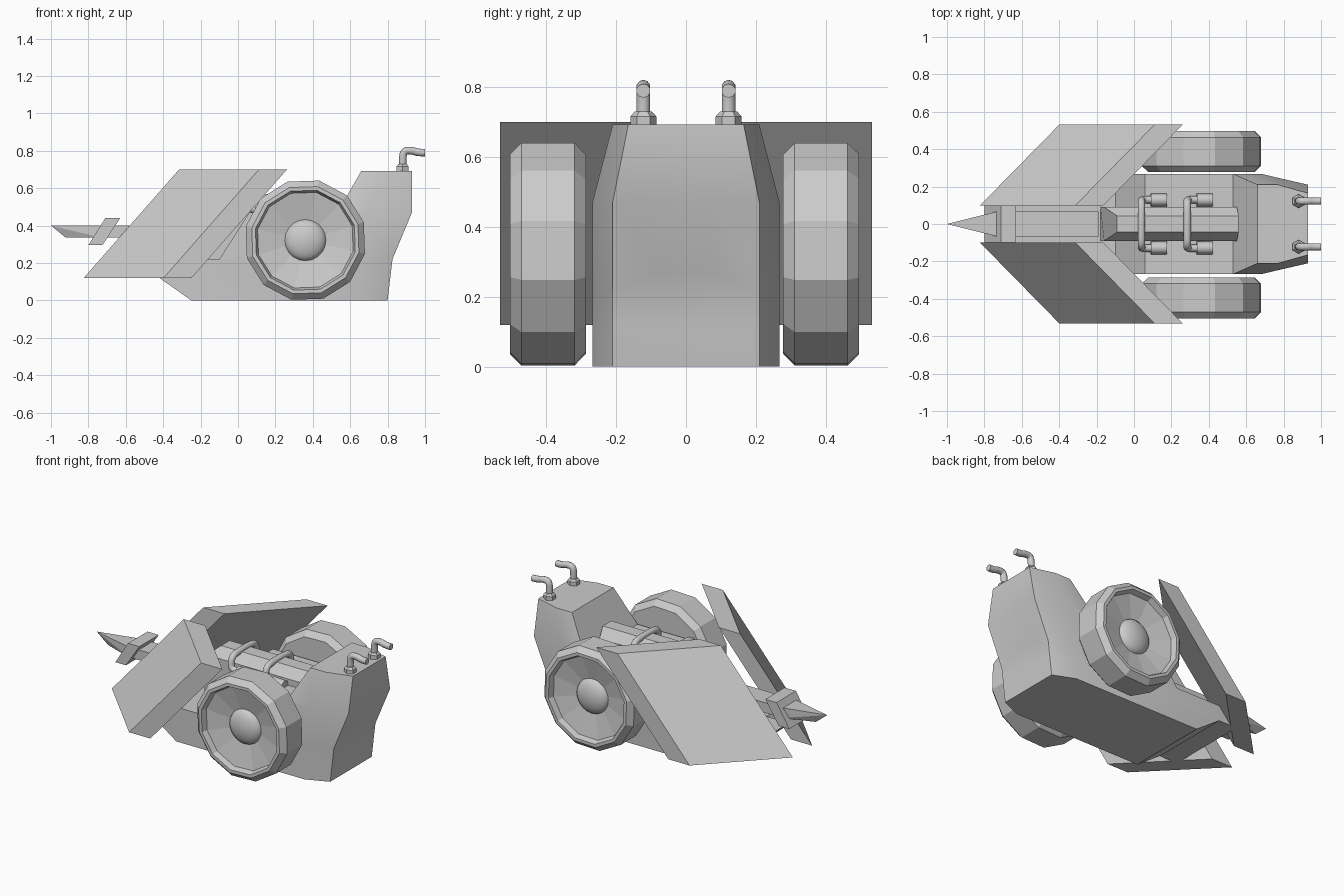
import bpy, bmesh, math

if "Cube" in bpy.data.objects:
    bpy.data.objects.remove(bpy.data.objects["Cube"])


def finish(name, bm, smooth=None):
    bmesh.ops.remove_doubles(bm, verts=bm.verts, dist=1e-5)
    bmesh.ops.recalc_face_normals(bm, faces=bm.faces)
    me = bpy.data.meshes.new(name)
    bm.to_mesh(me)
    bm.free()
    ob = bpy.data.objects.new(name, me)
    bpy.context.collection.objects.link(ob)
    if smooth:
        bpy.context.view_layer.objects.active = ob
        ob.select_set(True)
        bpy.ops.object.shade_smooth_by_angle(angle=math.radians(smooth))
        ob.select_set(False)
    return ob


def loft(name, rings, smooth=None):
    """Skin equal-length rings and cap both ends."""
    bm = bmesh.new()
    vs = [[bm.verts.new(p) for p in r] for r in rings]
    n = len(rings[0])
    for a, b in zip(vs, vs[1:]):
        for i in range(n):
            j = (i + 1) % n
            bm.faces.new((a[i], a[j], b[j], b[i]))
    bm.faces.new(vs[0])
    bm.faces.new(vs[-1])
    return finish(name, bm, smooth)


def prism(name, profile, y0, y1, shift=0.0):
    """Extrude an (x, z) profile along y, sliding it in x by shift."""
    return loft(name, [[(x, y0, z) for x, z in profile],
                       [(x + shift, y1, z) for x, z in profile]])


def lathe(name, profile, cx, cz, side, dy, n, phase=0.0, smooth=None):
    """Turn an (r, y) profile about an axis parallel to y."""
    rings = []
    for r, y in profile:
        rings.append([(cx + r * math.cos(phase + 2 * math.pi * k / n), side * y + dy,
                       cz + r * math.sin(phase + 2 * math.pi * k / n)) for k in range(n)])
    return loft(name, rings, smooth=smooth)


def tube(name, pts, r, res=3):
    """Round pipe with softened bends, converted to a mesh."""
    cu = bpy.data.curves.new(name, 'CURVE')
    cu.dimensions = '3D'
    cu.bevel_depth, cu.bevel_resolution, cu.use_fill_caps = r, res, True
    sp = cu.splines.new('NURBS')
    sp.points.add(len(pts) - 1)
    for p, co in zip(sp.points, pts):
        p.co = (*co, 1)
    sp.use_endpoint_u, sp.order_u, sp.resolution_u = True, 3, 4
    ob = bpy.data.objects.new(name, cu)
    bpy.context.collection.objects.link(ob)
    bpy.context.view_layer.objects.active = ob
    ob.select_set(True)
    bpy.ops.object.convert(target='MESH')
    bpy.ops.object.shade_smooth_by_angle(angle=math.radians(40))
    bpy.context.object.select_set(False)


def upright(name, x, y, z0, z1, r0, r1, n):
    ang = [2 * math.pi * (k + .5) / n for k in range(n)]
    loft(name, [[(x + r * math.cos(a), y + r * math.sin(a), z) for a in ang]
                for r, z in ((r0, z0), (r0, z0 + .7 * (z1 - z0)), (r1, z1))])


# Body: stacked outlines (z, front x, half width, chamfer x, rear x, rear half width, centre lift)
levels = [(0, -.25, .268, .66, .80, .21, 0), (.12, -.42, .268, .66, .814, .21, 0),
          (.12, -.55, .268, .66, .814, .21, 0),
          (.22, -.50, .268, .66, .826, .21, .05), (.22, -.10, .268, .66, .826, .21, .05),
          (.47, .06, .268, .68, .93, .21, 0), (.47, .53, .268, .68, .93, .21, 0),
          (.693, .66, .21, .77, .93, .165, 0)]
rings = []
for z, xf, w, xm, xr, wr, lift in levels:
    half = [(xf, w, z), (xm, w, z), (xr, wr, z), (xr, .08, z + lift)]
    rings.append(half + [(x, -y, zz) for x, y, zz in reversed(half)])
loft("body", rings, smooth=27)
prism("front_tray", [(-.55, .12), (-.66, .22), (-.3, .22), (-.3, .12)], -.1, .1)

# Engine ridge along the deck, with sloping front and rear
sec = [(-.09, .2), (-.09, .51), (-.043, .57), (.043, .57), (.09, .51), (.09, .2)]
front_x = [-.18, -.16, -.09, -.09, -.16, -.18]
rear_x = [.53, .55, .56, .56, .55, .53]
loft("engine_ridge", [[(x, y, z) for x, (y, z) in zip(xs, sec)] for xs in (front_x, rear_x)])

# Swept plough plates
plate = [(-.825, .12), (-.315, .70), (-.165, .70), (-.675, .12)]
for side, tag in ((1, "left"), (-1, "right")):
    prism("plough_" + tag, plate, side * .098, side * .533, .427)

# Ram beam, guard and pointed spike
prism("ram_beam", [(-.74, .335), (-.74, .40), (-.19, .40), (-.19, .335)], -.067, .067)
prism("ram_guard", [(-.80, .295), (-.71, .44), (-.63, .44), (-.725, .295)], -.098, .098)
bm = bmesh.new()
for p in [(-1, 0, .40), (-.92, 0, .335)] + [(-.73, y, z) for y in (-.067, .067) for z in (.335, .40)]:
    bm.verts.new(p)
bmesh.ops.convex_hull(bm, input=bm.verts)
finish("spike", bm)

# Wheels, hubs, exhausts
tyre = [(.10, .282), (.292, .282), (.327, .315), (.327, .467), (.294, .5), (.274, .5),
        (.262, .465), (.10, .43)]
dome = [(.112 * math.cos(t), .428 + .05 * math.sin(t))
        for t in [math.pi / 2 * k / 5 for k in range(5)]] + [(.012, .478)]
for side, tag in ((1, "left"), (-1, "right")):
    lathe("wheel_" + tag, tyre, .36, .322, side, -.004, 12, math.radians(17))
    lathe("hub_" + tag, dome, .36, .322, side, -.004, 20, smooth=50)
    y = side * .122
    upright("exhaust_base_" + tag, .88, y, .685, .73, .037, .025, 6)
    tube("exhaust_" + tag, [(.88, y, .70), (.88, y, .75), (.885, y, .80),
                            (.93, y, .802), (.96, y, .79), (1.0, y, .79)], .02)

# Engine pipes crossing the ridge, ending in sockets on the deck
for i, x in enumerate((.04, .285)):
    half = [(x + .10, .13, .485), (x + .03, .13, .485), (x, .13, .50), (x, .12, .56), (x, .07, .572)]
    tube(f"engine_pipe_{i}", half + [(a, -b, c) for a, b, c in reversed(half)], .02)
    for side in (1, -1):
        tube(f"pipe_socket_{i}_{side}", [(x + .05, side * .128, .485), (x + .135, side * .128, .48)], .034)
